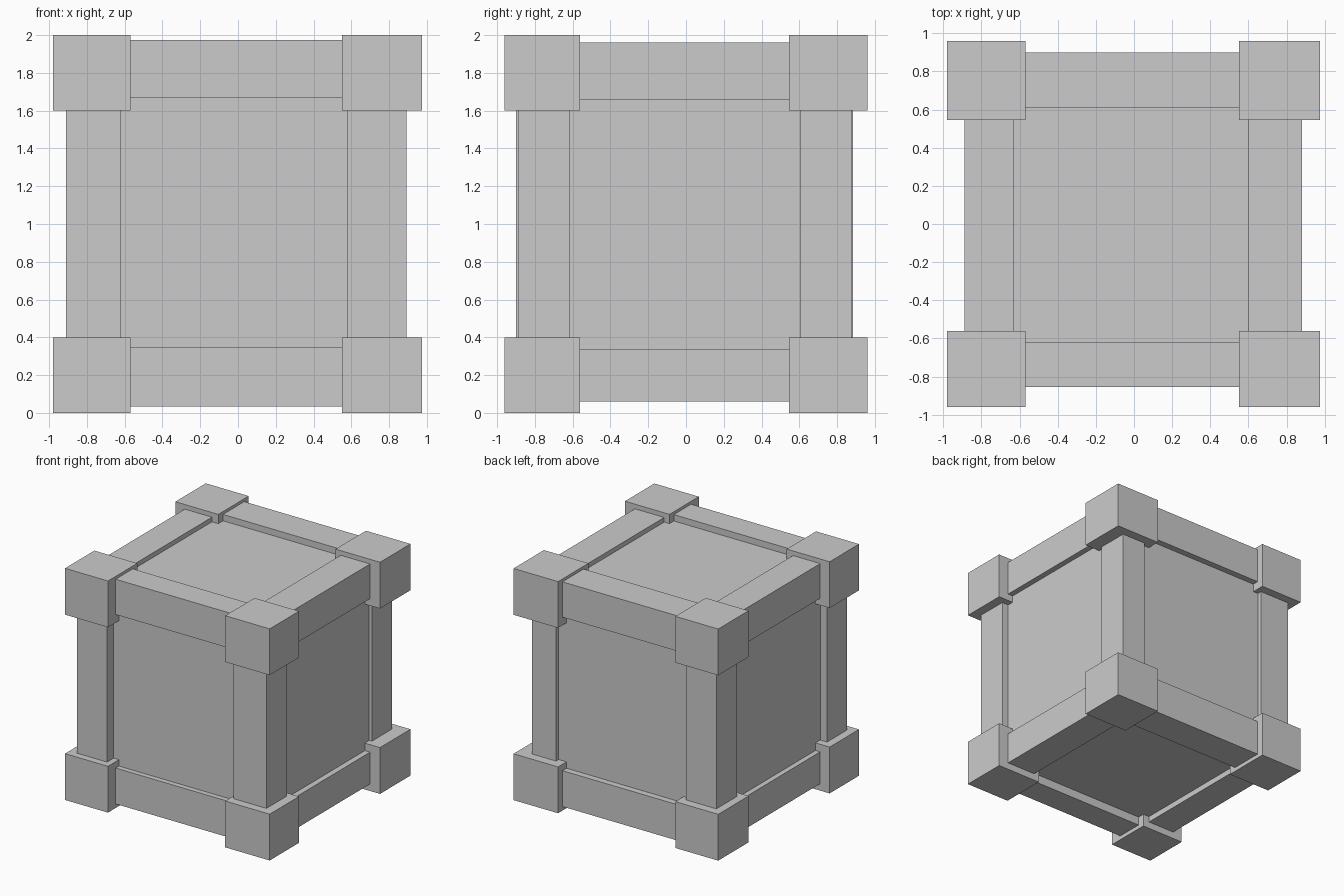
import bpy, bmesh

if "Cube" in bpy.data.objects:
    bpy.data.objects.remove(bpy.data.objects["Cube"])


def box(name, xr, yr, zr):
    """Flat-faced box spanning three (min, max) ranges."""
    bm = bmesh.new()
    bmesh.ops.create_cube(bm, size=1)
    for v in bm.verts:
        for i, (lo, hi) in enumerate((xr, yr, zr)):
            v.co[i] = lo if v.co[i] < 0 else hi
    mesh = bpy.data.meshes.new(name)
    bm.to_mesh(mesh)
    bm.free()
    ob = bpy.data.objects.new(name, mesh)
    bpy.context.collection.objects.link(ob)
    return ob


# Corner block spans
CX = {"left": (-0.98, -0.57), "right": (0.55, 0.975)}
CY = {"front": (-0.96, -0.56), "back": (0.545, 0.96)}
CZ = {"bottom": (0.0, 0.40), "top": (1.60, 2.0)}

# Upright posts: x span, y span (hand-fitted, each slightly different)
POSTS = {
    "front_left": ((-0.91, -0.62), (-0.90, -0.625)),
    "front_right": ((0.58, 0.893), (-0.887, -0.617)),
    "back_left": ((-0.91, -0.62), (0.605, 0.885)),
    "back_right": ((0.625, 0.855), (0.605, 0.88)),
}

# Rail cross-section spans
XY = {"front": (-0.855, -0.62), "back": (0.61, 0.90)}
XZ = {"bottom": (0.035, 0.345), "top": (1.67, 1.975)}
YX = {"left": (-0.89, -0.63), "right": (0.60, 0.88)}
YZ = {"bottom": (0.06, 0.335), "top": (1.66, 1.96)}

# Recessed crate body
box("crate_body", (-0.845, 0.83), (-0.81, 0.845), (0.11, 1.92))

# Eight corner blocks
for a in CX:
    for b in CY:
        for c in CZ:
            box(f"corner_{c}_{b}_{a}", CX[a], CY[b], CZ[c])

# Four posts
for key, (xr, yr) in POSTS.items():
    box(f"post_{key}", xr, yr, (0.38, 1.62))

# Horizontal rails, front/back then left/right
for c in XZ:
    for b in XY:
        box(f"rail_{c}_{b}", (-0.59, 0.57), XY[b], XZ[c])
    for a in YX:
        box(f"rail_{c}_{a}", YX[a], (-0.58, 0.57), YZ[c])
